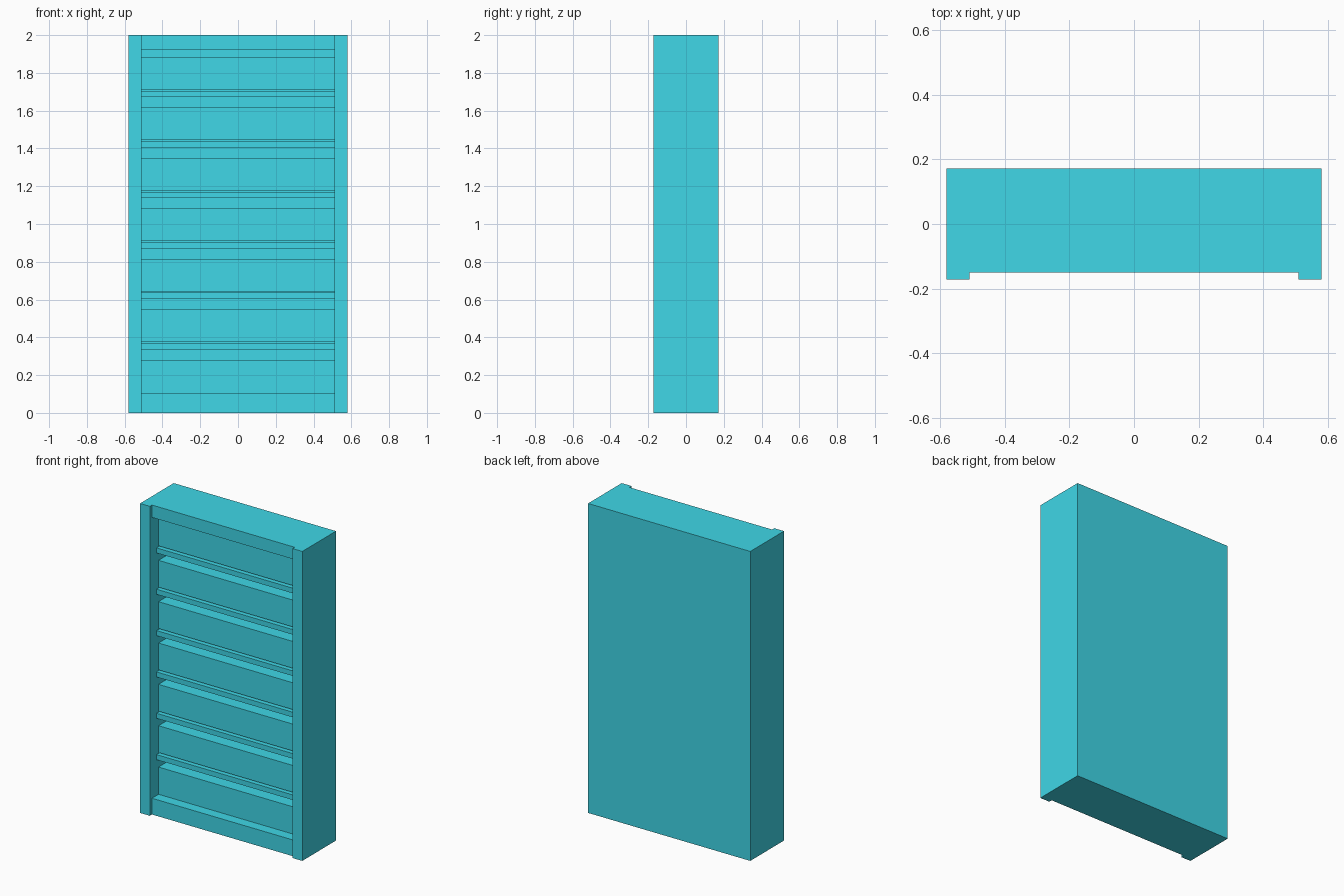
import bpy

if "Cube" in bpy.data.objects:
    bpy.data.objects.remove(bpy.data.objects["Cube"])

mat = bpy.data.materials.new("cabinet_blue")
mat.diffuse_color = (0.05, 0.68, 0.80, 1)
mat.use_nodes = True
mat.node_tree.nodes["Principled BSDF"].inputs["Base Color"].default_value = mat.diffuse_color

W, D, H = 0.58, 0.172, 2.0      # half width, half depth, height
IN = 0.51                       # half width of the opening
PITCH = 0.2672                  # spacing of the drawers
BACK = 0.152                    # inner face of the back panel


def box(name, x0, x1, y0, y1, z0, z1):
    bpy.ops.mesh.primitive_cube_add(size=1, location=((x0 + x1) / 2, (y0 + y1) / 2, (z0 + z1) / 2))
    ob = bpy.context.object
    ob.name = name
    ob.scale = (x1 - x0, y1 - y0, z1 - z0)
    bpy.ops.object.transform_apply(location=False, rotation=False, scale=True)
    ob.data.materials.append(mat)
    return ob


# carcass
box("left_side", -W, -IN, -D, D, 0, H)
box("right_side", IN, W, -D, D, 0, H)
box("back_panel", -IN, IN, BACK, D, 0, H)
box("plinth", -IN, IN, -0.15, BACK, 0, 0.105)
box("top_board", -IN, IN, -0.15, BACK, 1.92, H)

# drawers, with a dividing shelf above all but the last
for i in range(7):
    z = i * PITCH
    box(f"drawer_{i + 1}", -IN, IN, -0.083, BACK, z + (0.105 if i == 0 else 0.1075), z + 0.281)
    if i < 6:
        box(f"shelf_{i + 1}", -IN, IN, -0.103, BACK, z + 0.336, z + 0.369)
